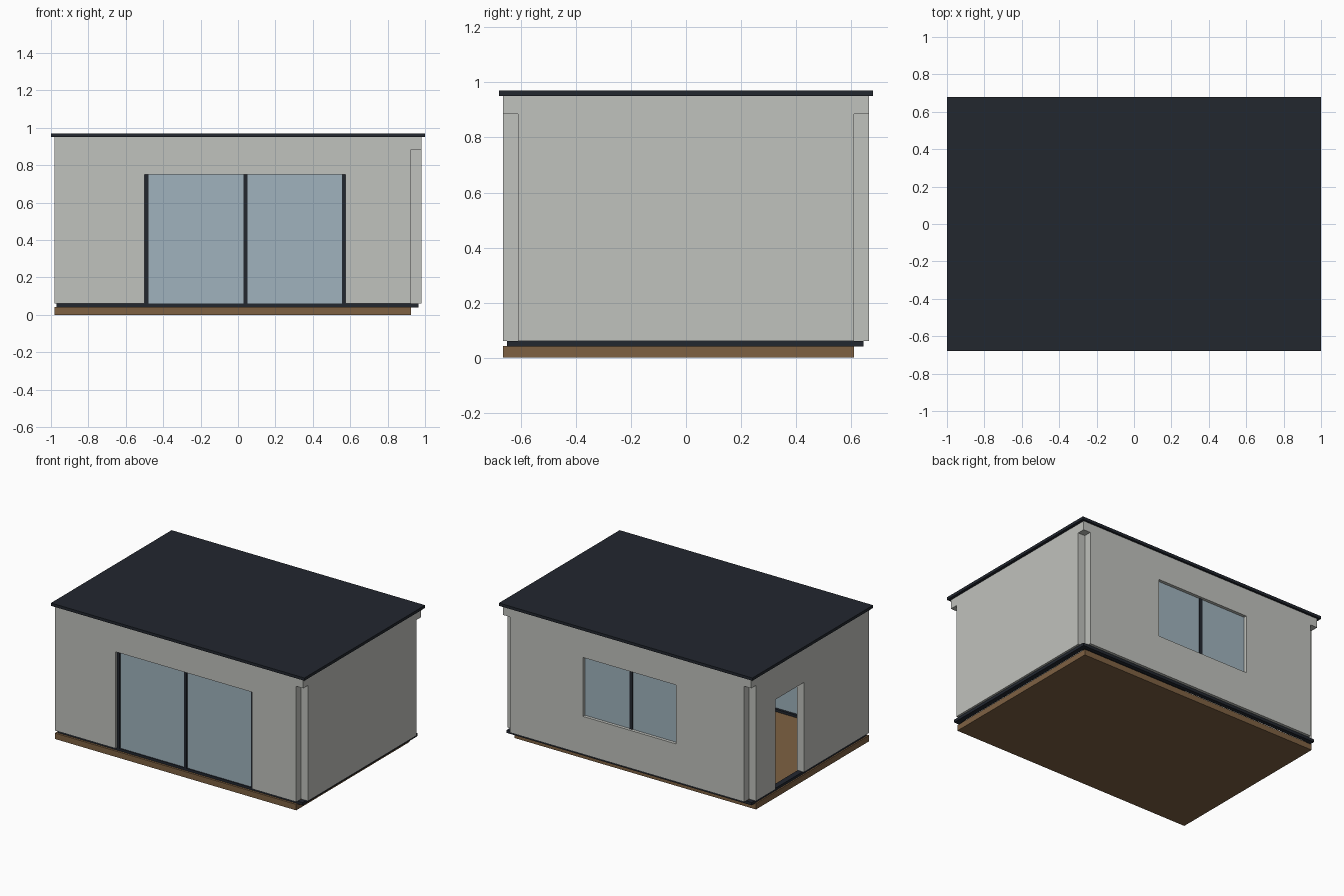
import bpy, bmesh

if "Cube" in bpy.data.objects:
    bpy.data.objects.remove(bpy.data.objects["Cube"])


def material(name, rgb):
    m = bpy.data.materials.new(name)
    m.diffuse_color = (*rgb, 1)
    m.use_nodes = True
    m.node_tree.nodes["Principled BSDF"].inputs["Base Color"].default_value = m.diffuse_color
    return m


WALL = material("plaster", (0.53, 0.54, 0.51))
DARK = material("dark_metal", (0.016, 0.020, 0.028))
WOOD = material("wood", (0.21, 0.12, 0.055))
GLASS = material("glass", (0.35, 0.45, 0.51))


def box(name, x, y, z, mat=None):
    """Box from (min, max) ranges on each axis."""
    bm = bmesh.new()
    bmesh.ops.create_cube(bm, size=1)
    for v in bm.verts:
        v.co = [r[0] if c < 0 else r[1] for c, r in zip(v.co, (x, y, z))]
    me = bpy.data.meshes.new(name)
    bm.to_mesh(me)
    bm.free()
    ob = bpy.data.objects.new(name, me)
    bpy.context.collection.objects.link(ob)
    if mat:
        me.materials.append(mat)
    return ob


def cut(target, *ranges):
    """Subtract a box from the target and apply it."""
    cutter = box("cutter", *ranges)
    mod = target.modifiers.new("cut", 'BOOLEAN')
    mod.operation, mod.solver, mod.object = 'DIFFERENCE', 'EXACT', cutter
    bpy.context.view_layer.objects.active = target
    bpy.ops.object.modifier_apply(modifier=mod.name)
    bpy.data.objects.remove(cutter)


OX, OY = 0.98, 0.665      # outer wall faces
IX, IY = 0.925, 0.61      # inner wall faces
SILL, EAVE = 0.06, 0.95

# Floor slab and roof sheet
box("floor_slab", (-OX, IX), (-OY, IY), (0, 0.042), WOOD)
box("roof", (-1, 1), (-0.68, 0.68), (EAVE, 0.97), DARK)

# Track frame under the walls
track = box("base_track", (-0.97, 0.965), (-0.65, 0.645), (0.04, SILL), DARK)
cut(track, (-0.93, 0.93), (-0.615, 0.615), (0, 0.2))

# Wall shell, hollow and open top and bottom
walls = box("walls", (-OX, OX), (-OY, OY), (SILL, EAVE), WALL)
cut(walls, (-IX, IX), (-IY, IY), (0, 1.1))

# Notches in three corners, below the top beam
for sx, sy in ((1, -1), (1, 1), (-1, 1)):
    cut(walls, sorted((sx * IX, sx * 1.1)), sorted((sy * IY, sy * 0.8)), (0, 0.885))

# Openings: front sliding door, back window, left doorway
cut(walls, (-0.5, 0.575), (-0.8, -0.5), (0, 0.75))
cut(walls, (-0.385, 0.347), (0.5, 0.8), (0.33, 0.75))
cut(walls, (-1.1, -0.8), (0.07, 0.393), (0, 0.70))

# Front glazing with three posts
box("front_glass", (-0.5, 0.575), (-0.643, -0.632), (SILL, 0.75), GLASS)
for i, (a, b) in enumerate(((-0.5, -0.479), (0.029, 0.05), (0.557, 0.575))):
    box(f"front_post_{i + 1}", (a, b), (-0.65, -0.625), (SILL, 0.75), DARK)

# Back window with its mullion
box("back_glass", (-0.385, 0.347), (0.632, 0.643), (0.33, 0.75), GLASS)
box("back_mullion", (-0.032, -0.008), (0.625, 0.648), (0.33, 0.75), DARK)
